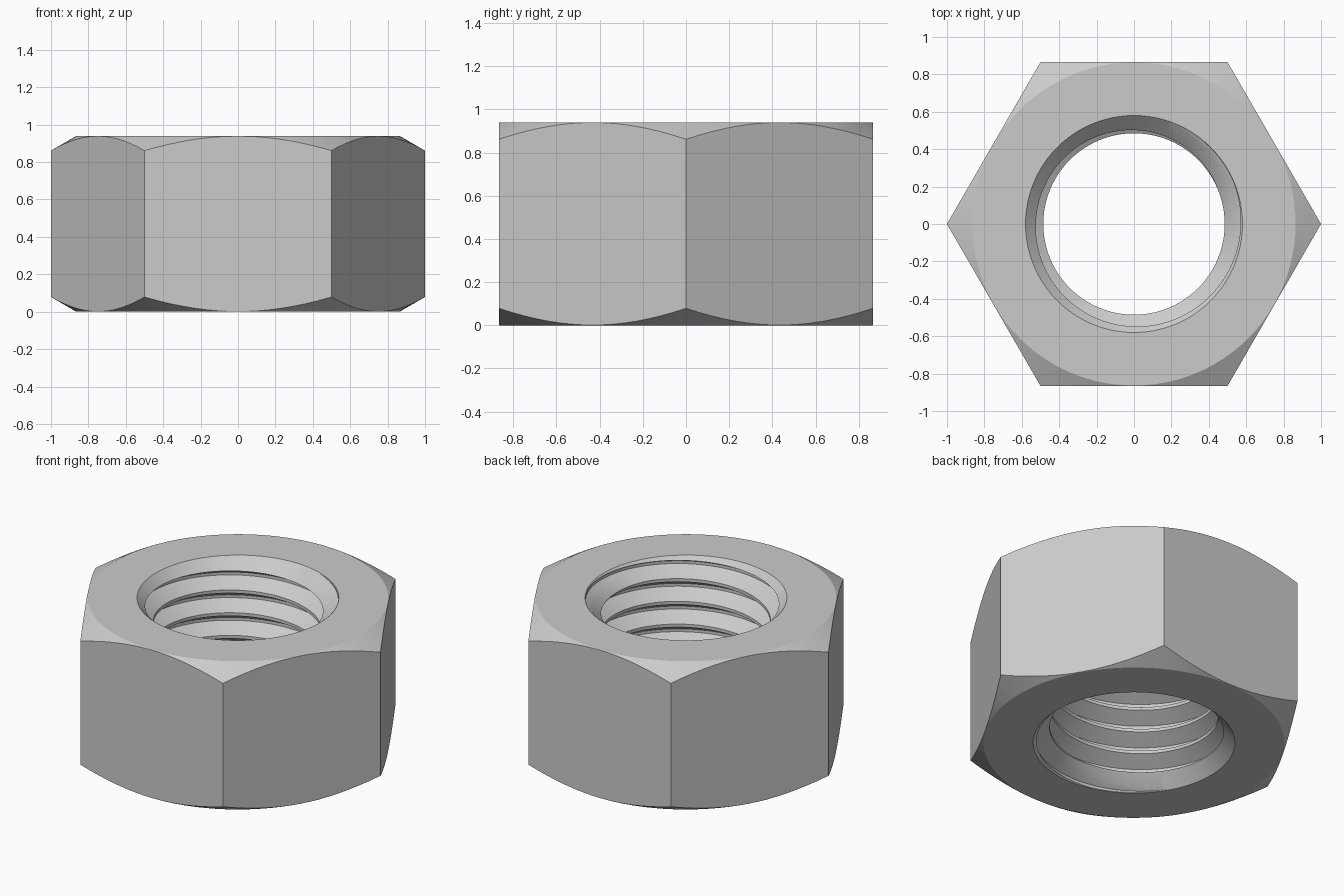
import bpy, bmesh
from math import pi, cos, sin, tan, radians, floor

if "Cube" in bpy.data.objects:
    bpy.data.objects.remove(bpy.data.objects["Cube"])

H = 0.94            # nut height
SEG = 96            # round segments
PITCH = 0.144
MINOR, MAJOR = 0.485, 0.577
ROOT = 0.009        # half width of thread groove floor
MOUTH = ROOT + (MAJOR - MINOR) * tan(radians(30))   # half width of groove opening


def finish(name, bm):
    bmesh.ops.recalc_face_normals(bm, faces=bm.faces)
    me = bpy.data.meshes.new(name)
    bm.to_mesh(me)
    bm.free()
    ob = bpy.data.objects.new(name, me)
    bpy.context.collection.objects.link(ob)
    return ob


def lathe(name, profile, seg):
    """Closed solid of revolution from (radius, z) points, capped at both ends."""
    bm = bmesh.new()
    rings = [[bm.verts.new((r * cos(2 * pi * i / seg), r * sin(2 * pi * i / seg), z))
              for i in range(seg)] for r, z in profile]
    for a, b in zip(rings, rings[1:]):
        for i in range(seg):
            j = (i + 1) % seg
            bm.faces.new((a[i], a[j], b[j], b[i]))
    bm.faces.new(rings[0])
    bm.faces.new(rings[-1])
    return finish(name, bm)


def groove_radius(z, centre):
    """Thread radius at height z for a groove centred at 'centre' (mod pitch)."""
    d = (z - centre) / PITCH
    d = abs(d - floor(d + 0.5)) * PITCH
    t = min(max((d - ROOT) / (MOUTH - ROOT), 0), 1)
    return MAJOR + (MINOR - MAJOR) * t


def thread_cutter(name):
    """Helical tap: strips follow the thread, ends clamped flat outside the nut."""
    bm = bmesh.new()
    lo, hi = -0.1, H + 0.1
    offsets = (-MOUTH, -ROOT, ROOT, MOUTH)
    cols = []
    for i in range(SEG + 1):
        a = 2 * pi * i / SEG
        base = 0.81 + PITCH * (i / SEG - 0.25)
        col = []
        for k in range(-9, 5):
            for o in offsets:
                z0 = base + k * PITCH + o
                z = min(max(z0, lo), hi)
                if z == z0:
                    r = MAJOR if abs(o) == ROOT else MINOR
                else:
                    r = groove_radius(z, base)
                col.append(bm.verts.new((r * cos(a), r * sin(a), z)))
        cols.append(col)
    for a, b in zip(cols, cols[1:]):
        for k in range(len(a) - 1):
            bm.faces.new((a[k], b[k], b[k + 1], a[k + 1]))
    bmesh.ops.remove_doubles(bm, verts=bm.verts, dist=1e-5)
    bmesh.ops.holes_fill(bm, edges=[e for e in bm.edges if e.is_boundary], sides=0)
    bmesh.ops.triangulate(bm, faces=bm.faces)
    return finish(name, bm)


def boolean(ob, cutter, operation):
    mod = ob.modifiers.new(operation.title(), 'BOOLEAN')
    mod.operation, mod.solver, mod.object = operation, 'EXACT', cutter
    cutter.hide_render = True


# Hexagonal body
nut = lathe("hex_nut", [(1, 0), (1, H)], 6)

# 30 degree corner chamfers on both faces
s = tan(radians(30))
chamfer = lathe("corner_chamfer", [(0.864, 0), (1.2, 0.336 * s),
                                   (1.2, H - 0.336 * s), (0.864, H)], SEG)
# Countersinks and pilot hole, then the thread itself
bore = lathe("countersunk_bore", [(0.68, -0.1), (0.4, 0.18),
                                  (0.4, H - 0.18), (0.68, H + 0.1)], SEG)
tap = thread_cutter("thread_tap")

boolean(nut, chamfer, 'INTERSECT')
boolean(nut, bore, 'DIFFERENCE')
boolean(nut, tap, 'DIFFERENCE')

# Bake the booleans and drop the cutters
dg = bpy.context.evaluated_depsgraph_get()
mesh = bpy.data.meshes.new_from_object(nut.evaluated_get(dg))
nut.modifiers.clear()
nut.data = mesh
for c in (chamfer, bore, tap):
    bpy.data.objects.remove(c)

bpy.context.view_layer.objects.active = nut
nut.select_set(True)
bpy.ops.object.shade_smooth_by_angle(angle=radians(20))
